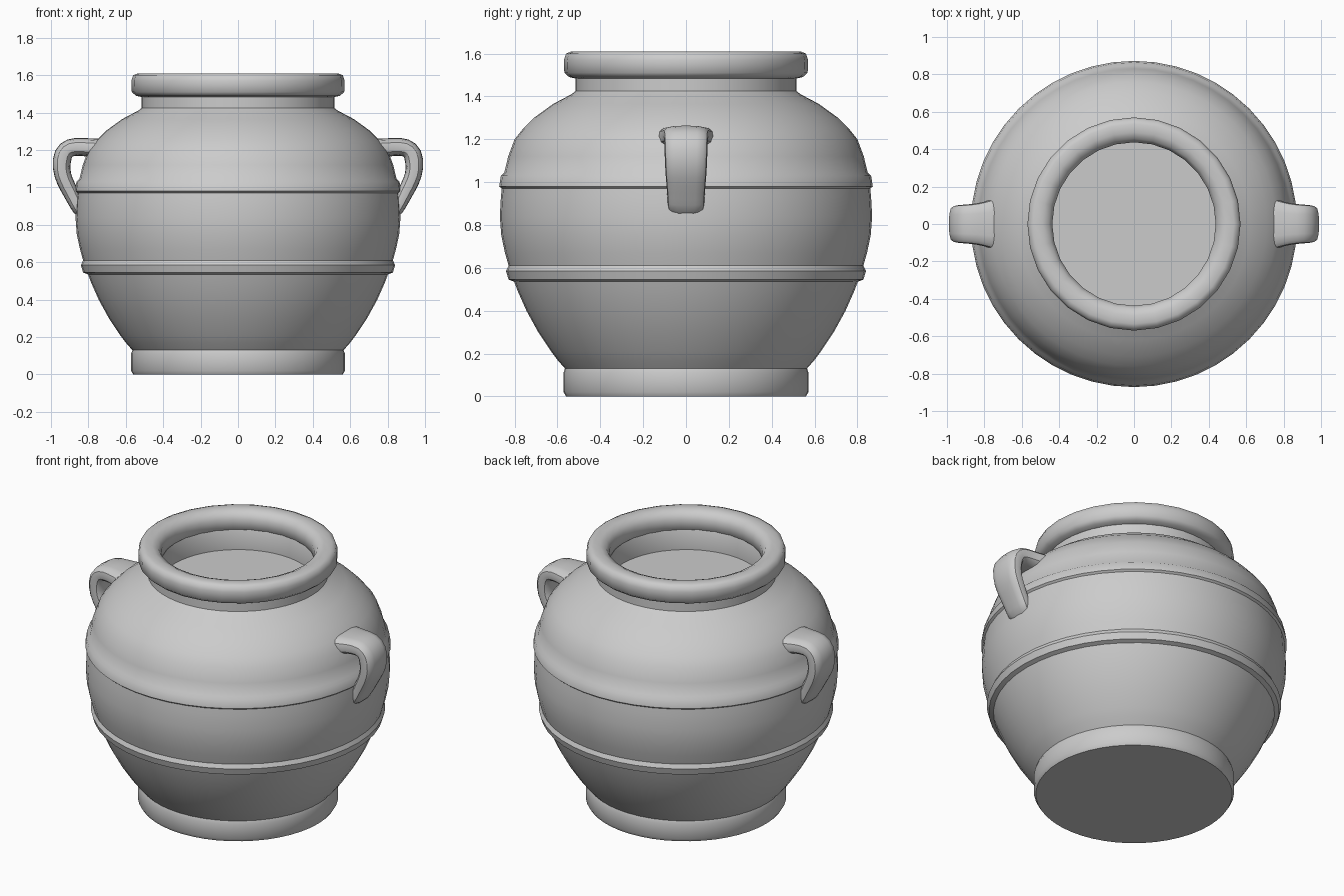
import bpy, bmesh, math

if "Cube" in bpy.data.objects:
    bpy.data.objects.remove(bpy.data.objects["Cube"])


def finish(name, bm, angle=40):
    bmesh.ops.recalc_face_normals(bm, faces=bm.faces)
    mesh = bpy.data.meshes.new(name)
    bm.to_mesh(mesh)
    bm.free()
    obj = bpy.data.objects.new(name, mesh)
    bpy.context.collection.objects.link(obj)
    bpy.ops.object.select_all(action='DESELECT')
    obj.select_set(True)
    bpy.context.view_layer.objects.active = obj
    bpy.ops.object.shade_smooth_by_angle(angle=math.radians(angle))
    return obj


def bridge(bm, a, b):
    n = len(a)
    for i in range(n):
        j = (i + 1) % n
        bm.faces.new((a[i], a[j], b[j], b[i]))


def lathe(name, profile, sides, closed=False, angle=40):
    """Revolve an (r, z) profile; an open one is capped at both ends."""
    bm = bmesh.new()
    rings = []
    for r, z in profile:
        rings.append([bm.verts.new((r * math.cos(t), r * math.sin(t), z))
                      for t in (2 * math.pi * i / sides for i in range(sides))])
    for a, b in zip(rings, rings[1:]):
        bridge(bm, a, b)
    if closed:
        bridge(bm, rings[-1], rings[0])
    else:
        bm.faces.new(rings[0])
        bm.faces.new(rings[-1])
    return finish(name, bm, angle)


# Pot body with foot, two raised bands, neck and the flat floor inside the mouth
lathe("pot_body", [
    (0.56, 0.0), (0.572, 0.02), (0.572, 0.11), (0.565, 0.13), (0.60, 0.17),
    (0.63, 0.21), (0.69, 0.30), (0.745, 0.40), (0.785, 0.49), (0.802, 0.535),
    (0.828, 0.545), (0.84, 0.585), (0.828, 0.61), (0.845, 0.67), (0.862, 0.75),
    (0.869, 0.84), (0.864, 0.93), (0.860, 0.97), (0.872, 0.98), (0.864, 1.03),
    (0.848, 1.045), (0.83, 1.12), (0.80, 1.20), (0.76, 1.25), (0.71, 1.30),
    (0.62, 1.365), (0.535, 1.41), (0.515, 1.425), (0.515, 1.51),
    (0.46, 1.53), (0.44, 1.50), (0.44, 1.37)], 48)

# Thick rolled rim
lathe("rim", [
    (0.50, 1.48), (0.545, 1.49), (0.568, 1.51), (0.57, 1.57), (0.56, 1.60),
    (0.535, 1.61), (0.49, 1.61), (0.455, 1.595), (0.437, 1.56),
    (0.437, 1.50), (0.46, 1.48)], 28, closed=True, angle=60)

# Strap handle: centre x, z, half thickness, half width along y
stations = [
    (0.70, 1.205, 0.06, 0.15), (0.77, 1.21, 0.052, 0.13),
    (0.83, 1.217, 0.048, 0.112), (0.90, 1.217, 0.052, 0.105),
    (0.938, 1.185, 0.055, 0.103), (0.948, 1.10, 0.048, 0.10),
    (0.928, 1.035, 0.045, 0.097), (0.89, 0.965, 0.042, 0.09),
    (0.865, 0.91, 0.038, 0.087), (0.83, 0.85, 0.035, 0.087)]
section = [(-1, -.65), (-.65, -1), (.65, -1), (1, -.65),
           (1, .65), (.65, 1), (-.65, 1), (-1, .65)]
bm = bmesh.new()
loops = []
for i, (x, z, thick, width) in enumerate(stations):
    p, q = stations[max(i - 1, 0)], stations[min(i + 1, len(stations) - 1)]
    dx, dz = q[0] - p[0], q[1] - p[1]
    length = math.hypot(dx, dz)
    nx, nz = -dz / length, dx / length
    loops.append([bm.verts.new((x + nx * thick * v, width * u, z + nz * thick * v))
                  for u, v in section])
for a, b in zip(loops, loops[1:]):
    bridge(bm, a, b)
bm.faces.new(loops[0])
bm.faces.new(loops[-1])
handles = finish("handles", bm, 60)

# Round the handle and mirror it to the other side
sub = handles.modifiers.new("Rounding", 'SUBSURF')
sub.levels = sub.render_levels = 1
handles.modifiers.new("Mirror", 'MIRROR').use_axis[0] = True
